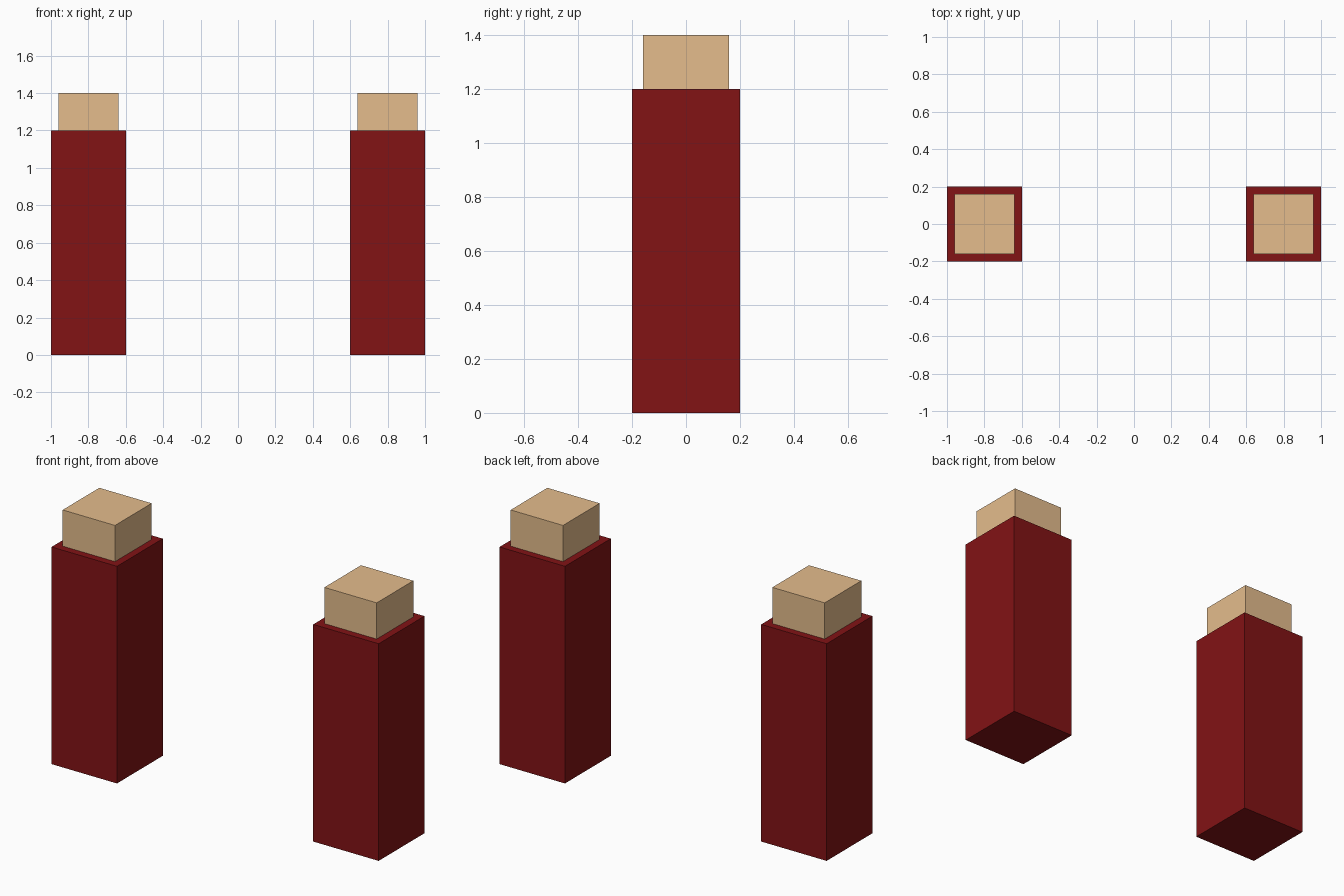
import bpy

if "Cube" in bpy.data.objects:
    bpy.data.objects.remove(bpy.data.objects["Cube"])


def material(name, color):
    mat = bpy.data.materials.new(name)
    mat.diffuse_color = color
    mat.use_nodes = True
    mat.node_tree.nodes["Principled BSDF"].inputs["Base Color"].default_value = mat.diffuse_color
    return mat


def box(name, center, size, mat):
    bpy.ops.mesh.primitive_cube_add(size=1, location=center)
    obj = bpy.context.object
    obj.name = name
    obj.scale = size
    bpy.ops.object.transform_apply(location=False, rotation=False, scale=True)
    obj.data.materials.append(mat)
    return obj


# Linear colours
red = material("dark_red", (0.223, 0.0065, 0.0075, 1))
tan = material("tan", (0.78, 0.505, 0.265, 1))

# Two matching posts, each a tall sleeve topped by a smaller block
for side, x in (("left", -0.8), ("right", 0.8)):
    box(f"{side}_sleeve", (x, 0, 0.6), (0.4, 0.4, 1.2), red)
    box(f"{side}_end_block", (x, 0, 1.3), (0.32, 0.32, 0.2), tan)
